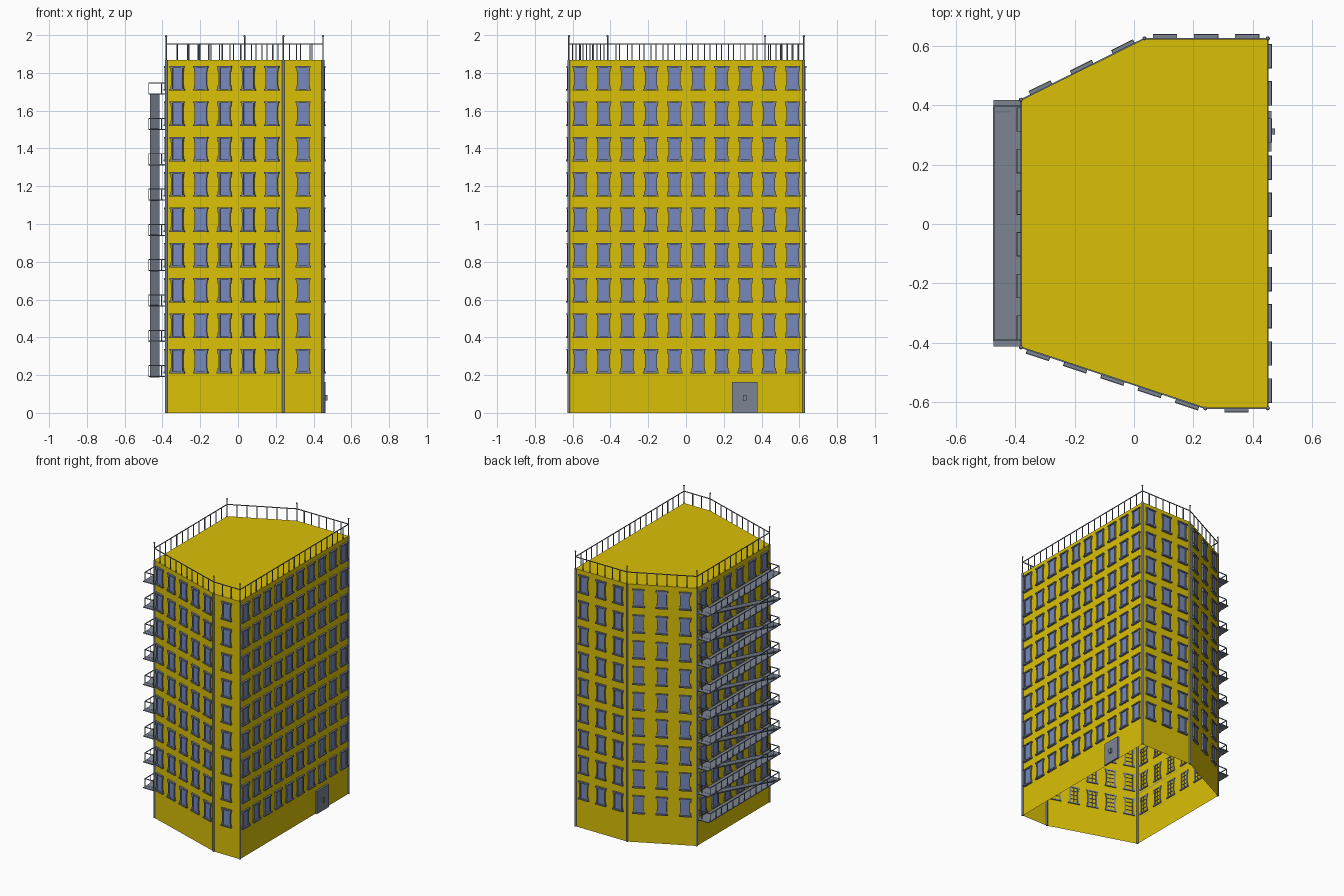
import bpy, bmesh, math
from mathutils import Matrix, Vector

if "Cube" in bpy.data.objects:
    bpy.data.objects.remove(bpy.data.objects["Cube"])


def material(name, r, g, b):
    m = bpy.data.materials.new(name)
    m.use_nodes = True
    m.diffuse_color = (r, g, b, 1)
    m.node_tree.nodes["Principled BSDF"].inputs["Base Color"].default_value = (r, g, b, 1)
    return m


YELLOW = material("yellow wall", 0.71, 0.53, 0.002)
GREY = material("grey metal", 0.2, 0.235, 0.29)
BLUE = material("blue glass", 0.18, 0.25, 0.52)

ROOF = 1.868
FLOORS = 9
PITCH = 0.187
FOOTPRINT = [Vector(p) for p in ((-0.38, -0.415), (0.24, -0.62), (0.45, -0.62),
                                 (0.45, 0.624), (0.035, 0.624), (-0.38, 0.418))]
# window count and spacing of each wall, in footprint order
WINDOWS = [(5, 0.132), (1, 0), (10, 0.125), (3, 0.138), (3, 0.155), (6, 0.14)]


def make(name, bm, mats):
    mesh = bpy.data.meshes.new(name)
    bm.to_mesh(mesh)
    bm.free()
    for m in mats:
        mesh.materials.append(m)
    ob = bpy.data.objects.new(name, mesh)
    bpy.context.collection.objects.link(ob)
    return ob


def boxes(name, parts, mats, loc=(0, 0, 0), angle=0):
    """Object made of boxes, each given as (centre, size, material index)."""
    bm = bmesh.new()
    for centre, size, index in parts:
        matrix = Matrix.Translation(centre) @ Matrix.Diagonal((*size, 1))
        made = bmesh.ops.create_cube(bm, size=1, matrix=matrix)
        for f in {f for v in made["verts"] for f in v.link_faces}:
            f.material_index = index
    ob = make(name, bm, mats)
    ob.location = loc
    ob.rotation_euler.z = angle
    return ob


def repeat(ob, count, step):
    a = ob.modifiers.new("repeat", 'ARRAY')
    a.count = count
    a.use_relative_offset = False
    a.use_constant_offset = True
    a.constant_offset_displace = step


# Shell of walls and roof, open underneath
bm = bmesh.new()
base = [bm.verts.new((*p, 0)) for p in FOOTPRINT]
top = [bm.verts.new((*p, ROOF)) for p in FOOTPRINT]
for i in range(len(base)):
    j = (i + 1) % len(base)
    bm.faces.new((base[i], base[j], top[j], top[i]))
bm.faces.new(top)
make("building_shell", bm, [YELLOW])

# One window: local x runs along the wall, -y points outward
window = [((0, -0.003, 0), (0.05, 0.003, 0.118), 1),
          ((0, -0.004, 0.06), (0.08, 0.018, 0.009), 0),
          ((0, -0.004, -0.061), (0.082, 0.022, 0.009), 0),
          ((0, 0.002, 0), (0.0025, 0.006, 0.11), 0)]
for s in (-1, 1):
    window.append(((s * 0.028, -0.002, 0), (0.009, 0.015, 0.115), 0))
    for z in (-0.047, 0.047):
        window.append(((s * 0.034, -0.002, z), (0.005, 0.013, 0.02), 0))
# glazing bars, showing on the inside
for z in (-0.03, 0, 0.03):
    window.append(((0, 0.002, z), (0.045, 0.006, 0.002), 0))

# Windows and roof railing on each wall
for i, (count, gap) in enumerate(WINDOWS):
    a, b = FOOTPRINT[i], FOOTPRINT[(i + 1) % len(FOOTPRINT)]
    along = b - a
    length, angle = along.length, math.atan2(along.y, along.x)
    first = a + along.normalized() * (length - gap * (count - 1)) / 2
    ob = boxes(f"windows_wall_{i + 1}", window, [GREY, BLUE], (*first, 0.275), angle)
    repeat(ob, count, (gap, 0, 0))
    repeat(ob, FLOORS, (0, 0, PITCH))

    boxes(f"roof_rail_{i + 1}", [((length / 2, 0, 0.086), (length, 0.005, 0.005), 0)],
          [GREY], (*a, ROOF), angle)
    posts = round(length / 0.062)
    ob = boxes(f"roof_balusters_{i + 1}", [((0, 0, 0.043), (0.005, 0.005, 0.085), 0)],
               [GREY], (*a, ROOF), angle)
    repeat(ob, posts, (length / posts, 0, 0))

# Corner pipes with a thin pole and ball finial above the roof
for i, p in enumerate(FOOTPRINT):
    bm = bmesh.new()
    for radius, low, high in ((0.007, 0, ROOF), (0.0035, ROOF, 1.992)):
        bmesh.ops.create_cone(bm, cap_ends=True, segments=12, radius1=radius, radius2=radius,
                              depth=high - low,
                              matrix=Matrix.Translation((*p, (low + high) / 2)))
    bmesh.ops.create_icosphere(bm, subdivisions=2, radius=0.006,
                               matrix=Matrix.Translation((*p, 1.994)))
    for f in bm.faces:
        f.smooth = abs(f.normal.z) < 0.99
    make(f"corner_pipe_{i + 1}", bm, [GREY])

# Double door with centre gap and handle
boxes("entrance_door", [((0.456, 0.277, 0.082), (0.014, 0.067, 0.164), 0),
                        ((0.456, 0.346, 0.082), (0.014, 0.067, 0.164), 0),
                        ((0.454, 0.3115, 0.082), (0.014, 0.004, 0.164), 0),
                        ((0.467, 0.3115, 0.08), (0.014, 0.02, 0.03), 0)], [GREY])

# Balcony walkways on the left-hand wall
ob = boxes("balcony_slab", [((-0.4265, 0.003, 0.192), (0.093, 0.83, 0.006), 0)], [GREY])
repeat(ob, FLOORS, (0, 0, PITCH))

rail = [((-0.472, 0.003, 0.25), (0.005, 0.79, 0.005), 0)]
for y in (-0.391, 0.397):
    rail.append(((-0.426, y, 0.25), (0.092, 0.005, 0.005), 0))
    rail.append(((-0.405, y, 0.221), (0.004, 0.004, 0.06), 0))
ob = boxes("balcony_rail", rail, [GREY])
repeat(ob, FLOORS, (0, 0, PITCH))

ob = boxes("balcony_balusters", [((-0.472, -0.391, 0.221), (0.004, 0.004, 0.06), 0)], [GREY])
repeat(ob, 13, (0, 0.788 / 12, 0))
repeat(ob, FLOORS, (0, 0, PITCH))

# Outside stair ramps climbing towards the back, sheared from flat boards
RUN = 0.76
ob = boxes("stair_ramp", [((-0.44, 0, 0.192 + PITCH / 2), (0.05, RUN, 0.008), 0)], [GREY])
slope = Matrix.Identity(4)
slope[2][1] = PITCH / RUN
ob.data.transform(slope)
repeat(ob, FLOORS - 1, (0, 0, PITCH))
